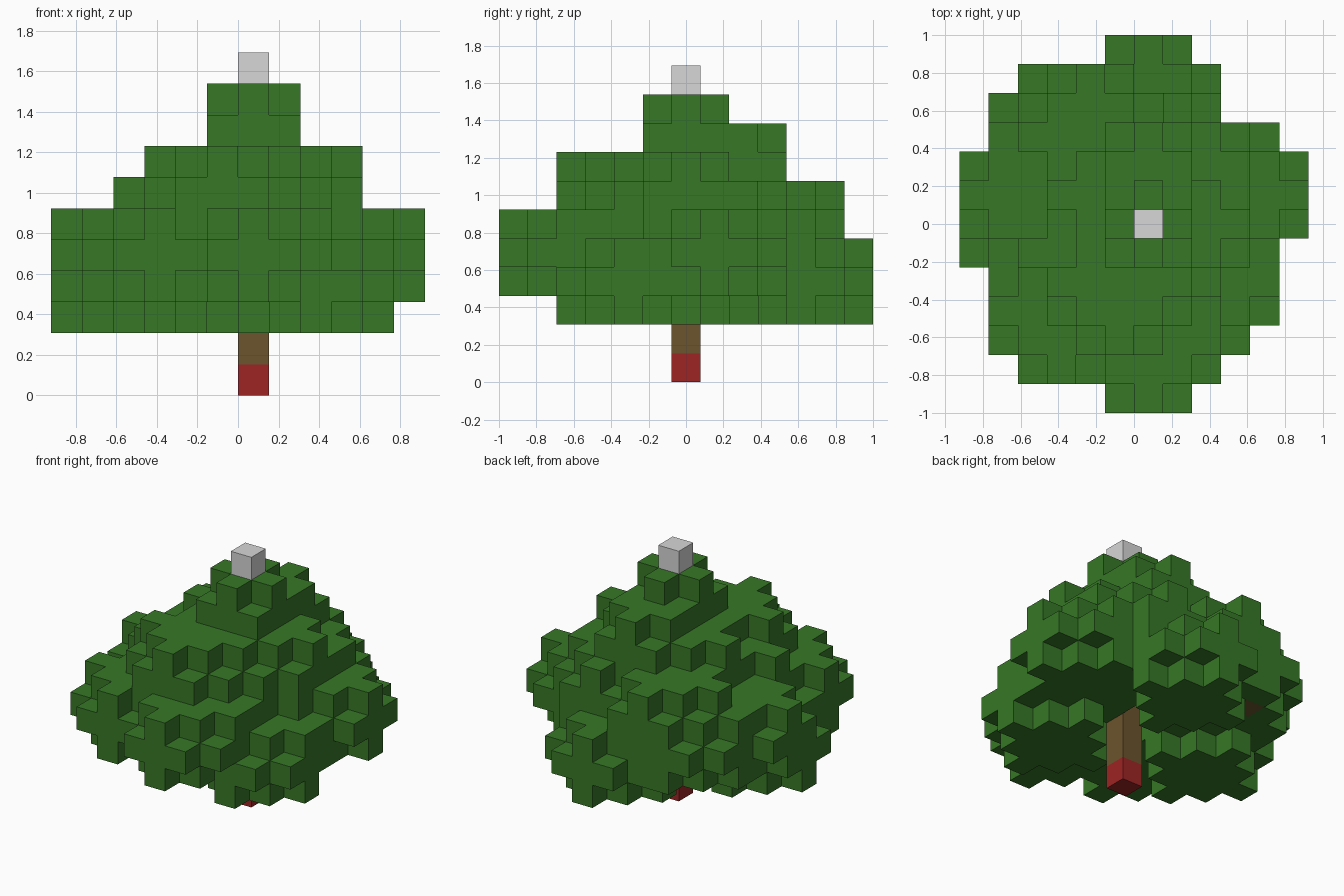
import bpy
import bmesh
from mathutils import Vector

cube = bpy.data.objects.get("Cube")
if cube:
    bpy.data.objects.remove(cube, do_unlink=True)

S = 2 / 13  # edge of one block


def material(name, rgb):
    m = bpy.data.materials.new(name)
    m.use_nodes = True
    m.diffuse_color = (*rgb, 1)
    bsdf = m.node_tree.nodes["Principled BSDF"]
    bsdf.inputs["Base Color"].default_value = (*rgb, 1)
    bsdf.inputs["Roughness"].default_value = 0.9
    return m


def clump(cx, cy, cz, limit=5):
    """Three-layer ball of leaf blocks within a squared radius."""
    r = range(-2, 3)
    return {(cx + i, cy + j, cz + k) for i in r for j in r for k in (-1, 0, 1)
            if i * i + j * j + k * k <= limit}


def build(name, cells, solid, mat):
    """Skin a set of blocks, leaving out faces that touch another block."""
    bm = bmesh.new()
    for c in sorted(cells):
        centre = Vector(((c[0] + 0.5) * S, c[1] * S, (c[2] + 0.5) * S))
        for axis in range(3):
            for sign in (-1, 1):
                near = list(c)
                near[axis] += sign
                if tuple(near) in solid:
                    continue
                corners = []
                for u, v in ((-1, -1), (1, -1), (1, 1), (-1, 1)):
                    p = Vector((0, 0, 0))
                    p[axis] = sign
                    p[(axis + 1) % 3] = u
                    p[(axis + 2) % 3] = v
                    corners.append(bm.verts.new(centre + p * S / 2))
                if sign < 0:
                    corners.reverse()
                bm.faces.new(corners)
    bmesh.ops.remove_doubles(bm, verts=bm.verts, dist=S / 100)
    mesh = bpy.data.meshes.new(name)
    bm.to_mesh(mesh)
    bm.free()
    mesh.materials.append(mat)
    obj = bpy.data.objects.new(name, mesh)
    bpy.context.collection.objects.link(obj)
    return obj


# Leaf clumps, lowest tier to highest
foliage = set()
for spot in ((0, 4, 3), (2, -2, 3), (-4, 0, 3),
             (3, 1, 4), (0, -4, 4), (-3, -3, 4), (-4, 1, 4), (-3, 3, 4),
             (-2, 3, 5), (1, 2, 5), (-2, -1, 5), (0, -2, 5),
             (-1, -2, 6), (1, 0, 6), (-1, 1, 6)):
    foliage |= clump(*spot)

# Small clumps of the crown
foliage |= clump(0, 0, 8, 2) | clump(0, 2, 7, 2)

# Trunk with one branch stub, its base and the tip block
trunk = {(0, 0, k) for k in range(1, 10)} | {(-3, 4, 3)}
base = {(0, 0, 0)}
tip = {(0, 0, 10)}
foliage -= trunk
solid = foliage | trunk | base | tip

build("foliage", foliage, solid, material("leaf green", (0.037, 0.185, 0.02)))
build("trunk", trunk, solid, material("bark brown", (0.15, 0.089, 0.027)))
build("trunk_base", base, solid, material("red", (0.34, 0.018, 0.018)))
build("tip_block", tip, solid, material("light grey", (0.68, 0.68, 0.68)))
